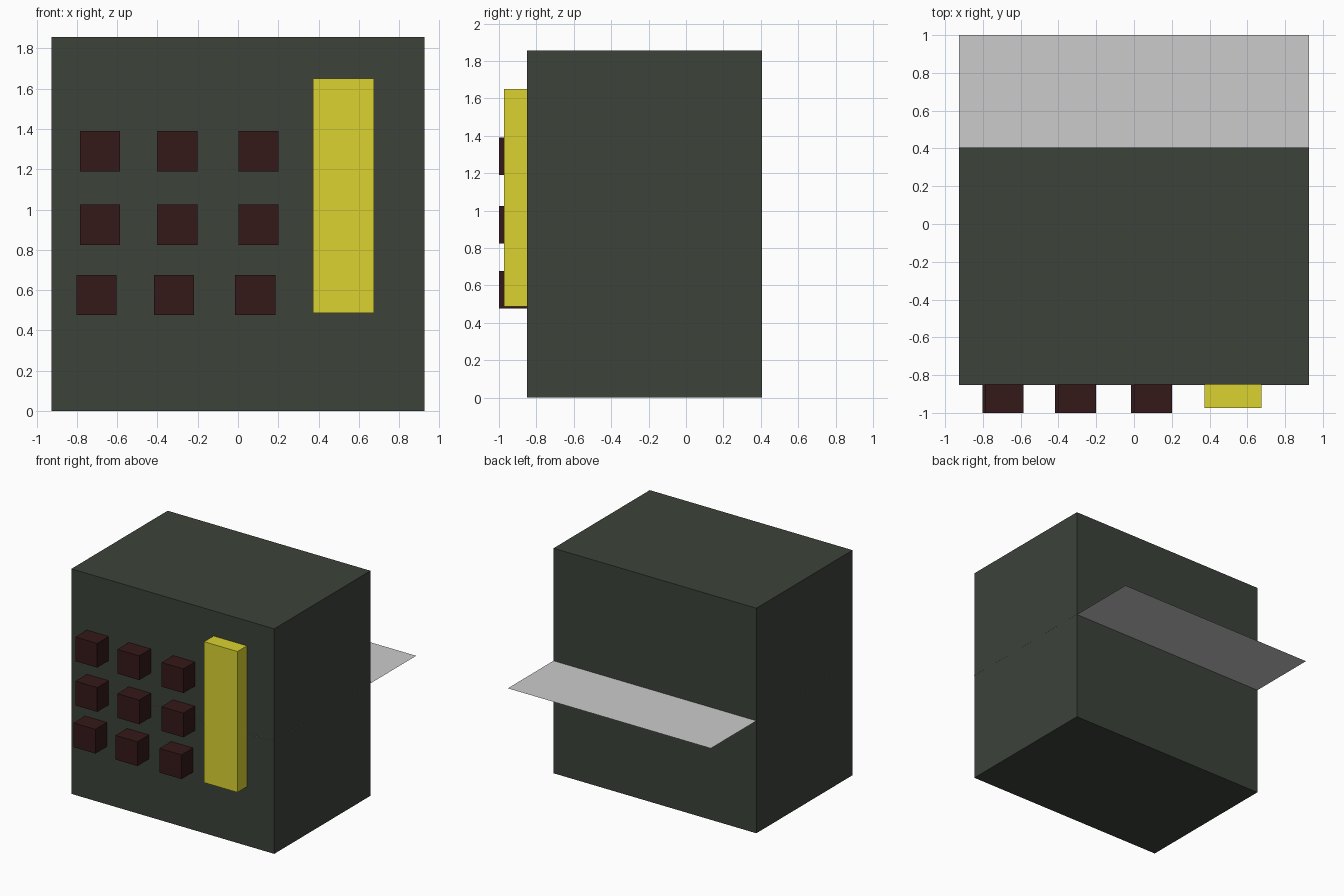
import bpy

if "Cube" in bpy.data.objects:
    bpy.data.objects.remove(bpy.data.objects["Cube"])


def material(name, rgb):
    mat = bpy.data.materials.new(name)
    mat.diffuse_color = (*rgb, 1)
    mat.use_nodes = True
    mat.node_tree.nodes["Principled BSDF"].inputs["Base Color"].default_value = mat.diffuse_color
    return mat


def box(name, lo, hi, mat):
    """Axis-aligned box between two corners."""
    centre = [(a + b) / 2 for a, b in zip(lo, hi)]
    bpy.ops.mesh.primitive_cube_add(size=1, location=centre)
    ob = bpy.context.object
    ob.name = name
    ob.scale = [b - a for a, b in zip(lo, hi)]
    ob.data.materials.append(mat)
    return ob


dark = material("dark_green", (0.045, 0.055, 0.042))
maroon = material("dark_maroon", (0.035, 0.009, 0.009))
yellow = material("yellow", (0.71, 0.65, 0.03))

# Main casing
box("casing", (-0.926, -0.85, 0), (0.926, 0.405, 1.857), dark)

# Thin square sheet through the casing, sticking out at the back
bpy.ops.mesh.primitive_plane_add(size=1.853, location=(0, 0.0735, 0.928))
bpy.context.object.name = "sheet"

# Tall yellow bar on the front
box("front_bar", (0.372, -0.973, 0.487), (0.676, -0.72, 1.65), yellow)

# Three rows of cube buttons, the bottom row shifted slightly left
S = 0.1
for r, (z, shift) in enumerate([(1.29, 0), (0.925, 0), (0.576, -0.017)]):
    for c, x in enumerate([-0.685, -0.301, 0.102]):
        x += shift
        box(f"button_{r}_{c}", (x - S, -1.0, z - S), (x + S, -0.8, z + S), maroon)
